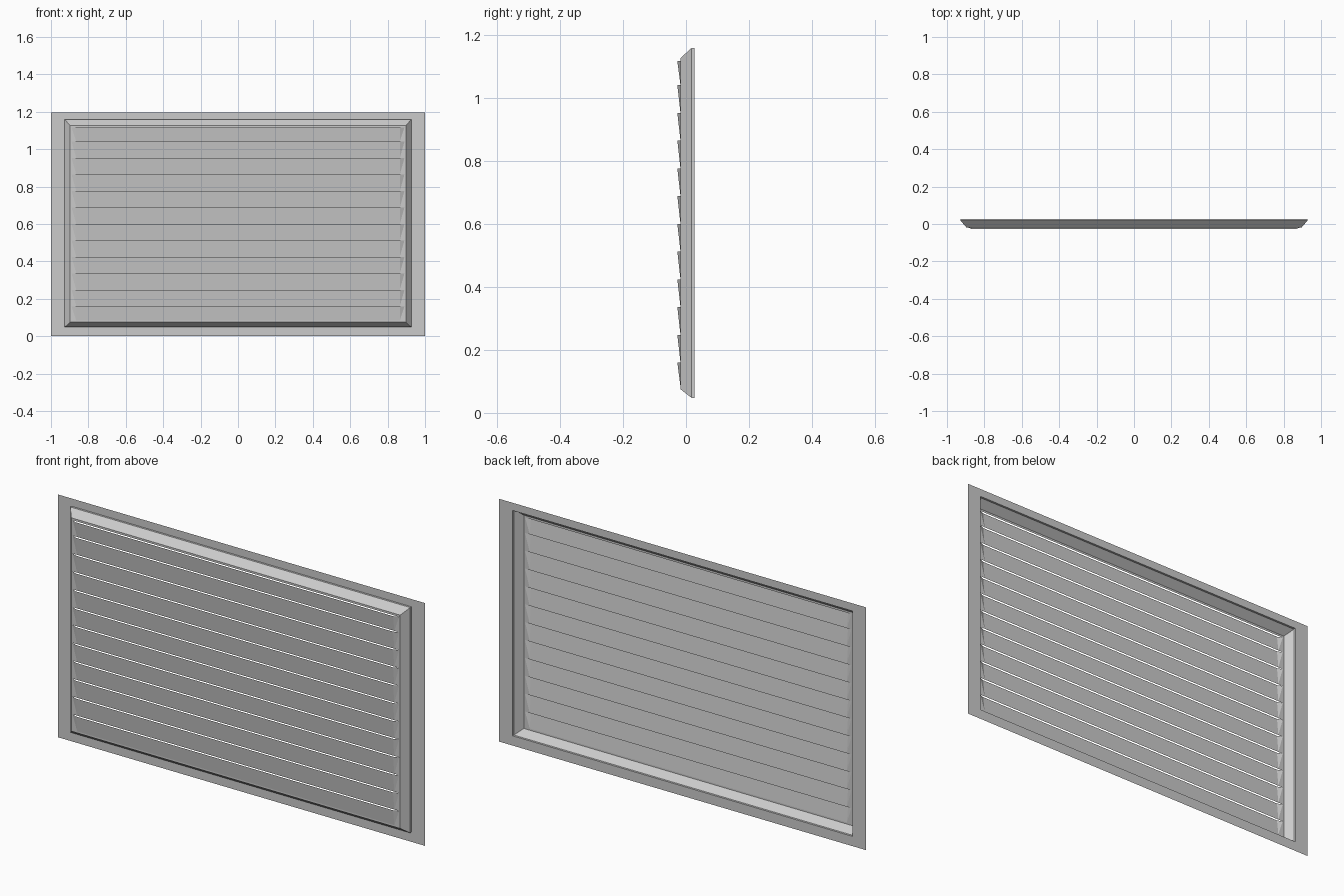
import bpy, bmesh

if "Cube" in bpy.data.objects:
    bpy.data.objects.remove(bpy.data.objects["Cube"])

FRONT, BACK, LIP = -0.0175, 0.0275, 0.0175   # panel face, flange plane, straight wall depth
TIP = -0.0275                                # how far the louvre blades stand out


def finish(name, bm):
    bmesh.ops.remove_doubles(bm, verts=bm.verts, dist=1e-5)
    bmesh.ops.recalc_face_normals(bm, faces=bm.faces)
    mesh = bpy.data.meshes.new(name)
    bm.to_mesh(mesh)
    bm.free()
    obj = bpy.data.objects.new(name, mesh)
    bpy.context.collection.objects.link(obj)
    return obj


def nested_frames(name, rings):
    """Bridge successive rectangles given as (half width, bottom, top, y)."""
    bm = bmesh.new()
    loops = []
    for w, lo, hi, y in rings:
        loops.append([bm.verts.new((x, y, z))
                      for x, z in ((-w, lo), (w, lo), (w, hi), (-w, hi))])
    for a, b in zip(loops, loops[1:]):
        for i in range(4):
            j = (i + 1) % 4
            bm.faces.new((a[i], a[j], b[j], b[i]))
    return finish(name, bm)


# Flat mounting flange
nested_frames("flange", [(1.0, 0.0, 1.197, BACK), (0.927, 0.048, 1.159, BACK)])

# Raised bevelled frame with a narrow lip around the blade field
nested_frames("bevelled_frame", [
    (0.927, 0.048, 1.159, BACK),
    (0.927, 0.048, 1.159, LIP),
    (0.897, 0.075, 1.127, FRONT),
    (0.89, 0.083, 1.117, FRONT)])

# Louvre blades: closed at the bottom, pushed out and open at the top
tops = [1.117] + [1.041 - 0.0881 * i for i in range(11)]
bottoms = tops[1:] + [0.083]
OUT, IN = 0.89, 0.865
for n, (hi, lo) in enumerate(zip(tops, bottoms), 1):
    bm = bmesh.new()
    edges = []
    for s in (-1, 1):
        wall_hi, wall_lo, low, high = [bm.verts.new(c) for c in (
            (s * OUT, FRONT, hi), (s * OUT, FRONT, lo),
            (s * IN, FRONT, lo), (s * IN, TIP, hi))]
        # folded end cheek
        bm.faces.new((wall_hi, wall_lo, low))
        bm.faces.new((wall_hi, low, high))
        edges.append((low, high))
    (l0, h0), (l1, h1) = edges
    bm.faces.new((l0, l1, h1, h0))
    finish(f"louvre_blade_{n:02d}", bm)
